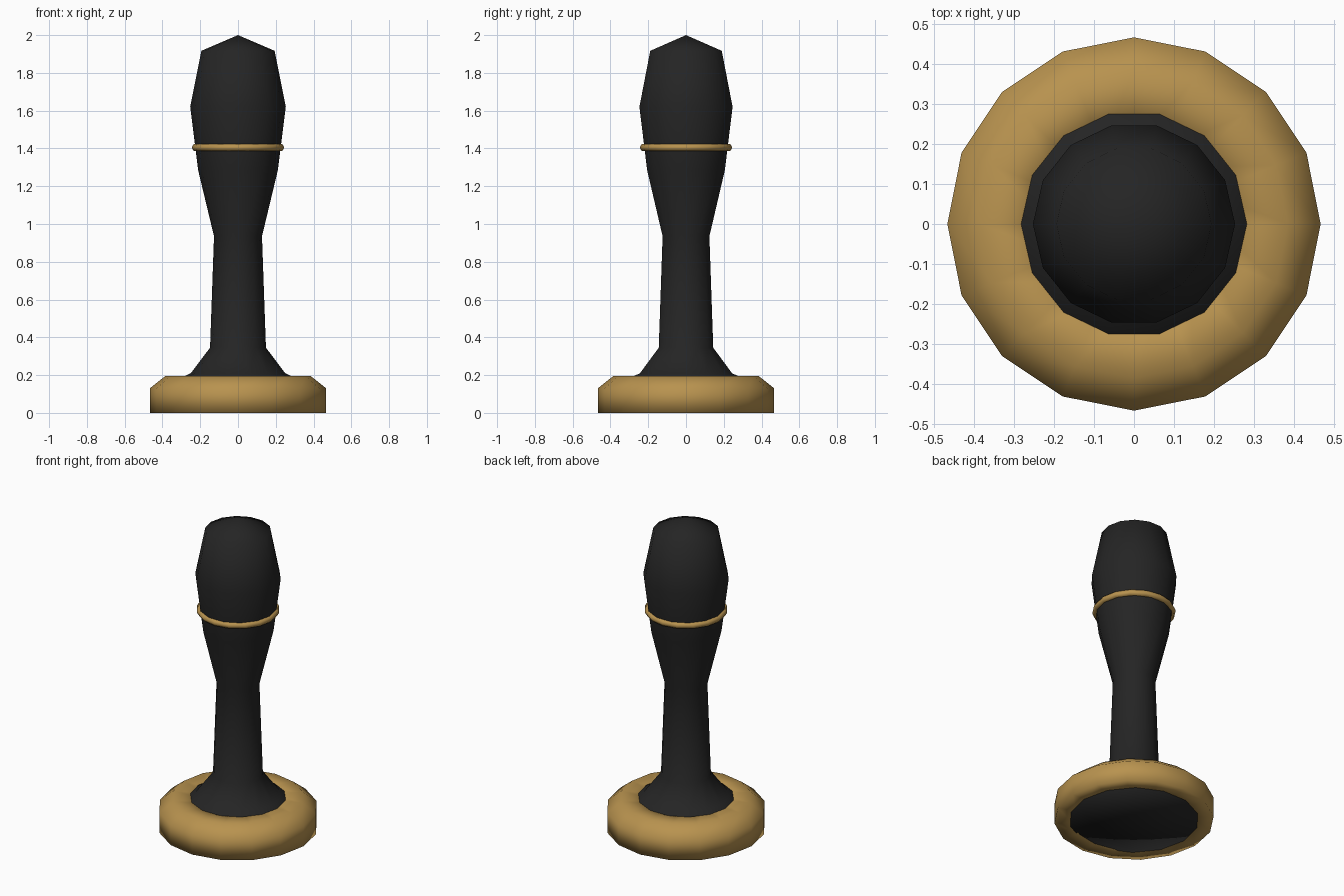
import bpy, bmesh, math

if "Cube" in bpy.data.objects:
    bpy.data.objects.remove(bpy.data.objects["Cube"])


def material(name, rgb):
    m = bpy.data.materials.new(name)
    m.diffuse_color = (*rgb, 1)
    m.use_nodes = True
    m.node_tree.nodes["Principled BSDF"].inputs["Base Color"].default_value = m.diffuse_color
    return m


black = material("black lacquer", (0.018, 0.018, 0.018))
gold = material("antique gold", (0.48, 0.29, 0.078))


def lathe(name, profile, sides, mat, closed=False):
    """Spin (radius, height) points, listed bottom to top, around z."""
    bm = bmesh.new()
    rings = []
    for r, z in profile:
        if r == 0:
            rings.append([bm.verts.new((0, 0, z))] * sides)
        else:
            rings.append([bm.verts.new((r * math.cos(i * math.tau / sides),
                                        r * math.sin(i * math.tau / sides), z))
                          for i in range(sides)])
    pairs = list(zip(rings, rings[1:]))
    if closed:
        pairs.append((rings[-1], rings[0]))
    for low, high in pairs:
        for i in range(sides):
            j = (i + 1) % sides
            corners = dict.fromkeys((low[i], low[j], high[j], high[i]))
            bm.faces.new(list(corners))
    bmesh.ops.recalc_face_normals(bm, faces=bm.faces)
    for f in bm.faces:
        f.smooth = True
    mesh = bpy.data.meshes.new(name)
    bm.to_mesh(mesh)
    bm.free()
    mesh.materials.append(mat)
    obj = bpy.data.objects.new(name, mesh)
    bpy.context.collection.objects.link(obj)
    return obj


# Turned stem and head, running down through the base to its underside
lathe("stem_and_head",
      [(0, 0), (0.38, 0), (0.38, 0.15), (0.25, 0.21), (0.148, 0.345),
       (0.127, 0.935), (0.211, 1.285), (0.253, 1.62), (0.194, 1.917), (0, 2)],
      14, black)

# Wide foot around the stem, open where the stem fills it
lathe("base",
      [(0.36, 0), (0.467, 0), (0.467, 0.13), (0.385, 0.195), (0.2, 0.195)],
      16, gold, closed=True)

# Thin collar around the head
collar = [(0.225 + 0.02 * math.cos(k * math.tau / 6),
           1.405 + 0.02 * math.sin(k * math.tau / 6)) for k in range(6)]
lathe("collar", collar, 16, gold, closed=True)
